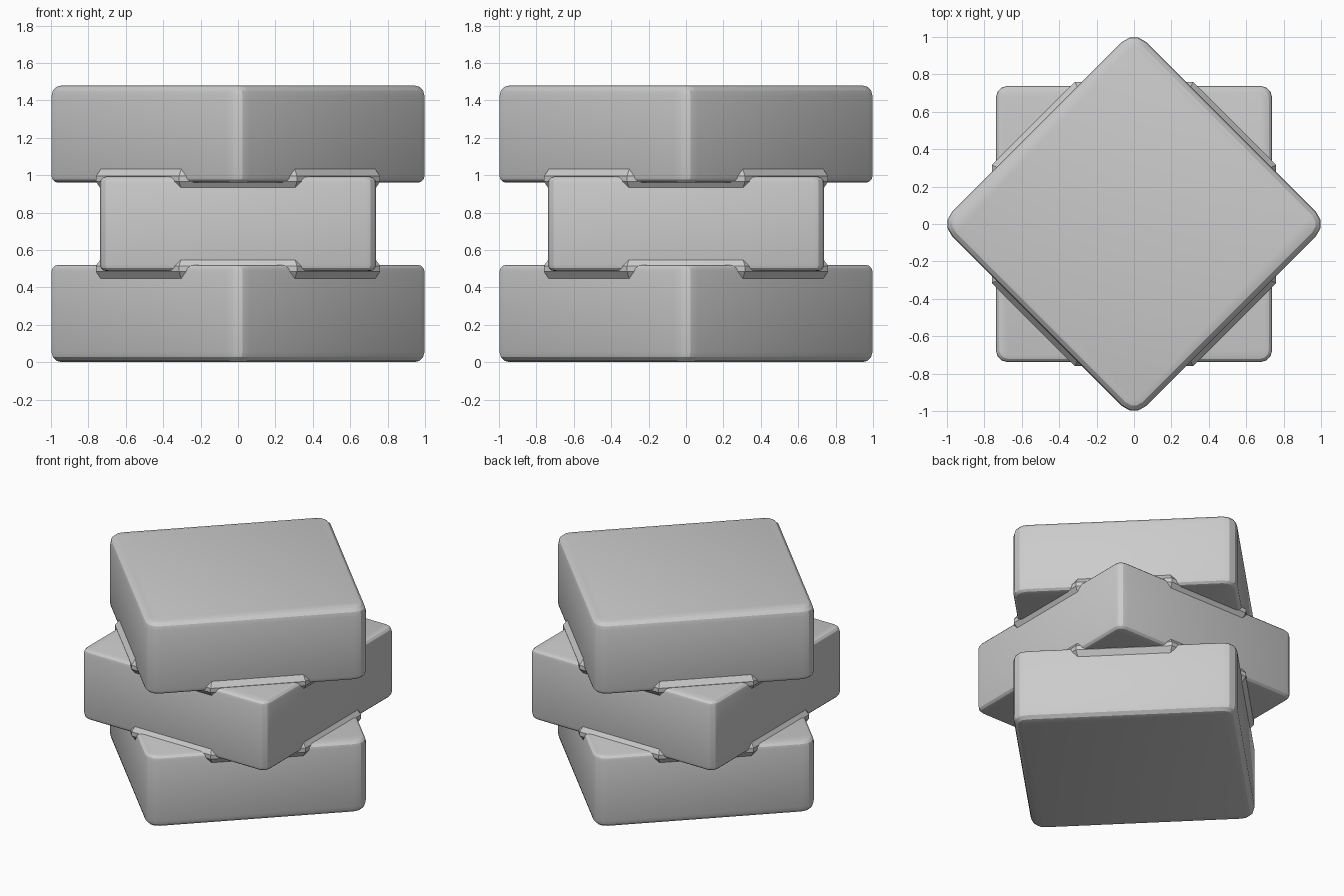
import bpy, bmesh, math
from mathutils import Matrix

if "Cube" in bpy.data.objects:
    bpy.data.objects.remove(bpy.data.objects["Cube"])


def finish(name, bm):
    bmesh.ops.recalc_face_normals(bm, faces=bm.faces)
    me = bpy.data.meshes.new(name)
    bm.to_mesh(me)
    bm.free()
    ob = bpy.data.objects.new(name, me)
    bpy.context.collection.objects.link(ob)
    bpy.ops.object.select_all(action='DESELECT')
    ob.select_set(True)
    bpy.context.view_layer.objects.active = ob
    bpy.ops.object.shade_smooth_by_angle(angle=math.radians(25))
    return ob


def bevel(bm, edges, width):
    bmesh.ops.bevel(bm, geom=edges, offset=width, offset_type='OFFSET',
                    segments=3, profile=0.5, affect='EDGES')


def slab(name, half, z0, z1, turn, corner, low_rim, high_rim):
    """Square slab with rounded corners and separately sized rims."""
    bm = bmesh.new()
    bmesh.ops.create_cube(bm, size=1, matrix=Matrix.Translation((0, 0, (z0 + z1) / 2))
                          @ Matrix.Rotation(math.radians(turn), 4, 'Z')
                          @ Matrix.Diagonal((2 * half, 2 * half, z1 - z0, 1)))
    bevel(bm, [e for e in bm.edges
               if abs(e.verts[0].co.z - e.verts[1].co.z) > 0.1], corner)
    for z, width in ((z0, low_rim), (z1, high_rim)):
        bevel(bm, [e for e in bm.edges
                   if all(abs(v.co.z - z) < 1e-4 for v in e.verts)], width)
    return finish(name, bm)


def collar(name, z):
    """Octagonal fillet where two turned slabs meet."""
    bm = bmesh.new()
    rings = []
    for dz, apothem in ((-0.055, 0.732), (-0.015, 0.76), (0.015, 0.76), (0.055, 0.732)):
        r = apothem / math.cos(math.pi / 8)
        rings.append([bm.verts.new((r * math.cos((i + 0.5) * math.pi / 4),
                                    r * math.sin((i + 0.5) * math.pi / 4), z + dz))
                      for i in range(8)])
    for a, b in zip(rings, rings[1:]):
        for i in range(8):
            j = (i + 1) % 8
            bm.faces.new((a[i], a[j], b[j], b[i]))
    bm.faces.new(rings[0])
    bm.faces.new(rings[-1])
    return finish(name, bm)


# Three stacked slabs, the middle one turned by an eighth
slab("bottom_slab", 0.7335, 0.0, 0.52, 45, 0.09, 0.055, 0.035)
slab("middle_slab", 0.738, 0.487, 0.993, 0, 0.06, 0.035, 0.035)
slab("top_slab", 0.7335, 0.96, 1.48, 45, 0.09, 0.035, 0.055)

# Fillets at the joints
collar("lower_joint", 0.50)
collar("upper_joint", 0.98)
